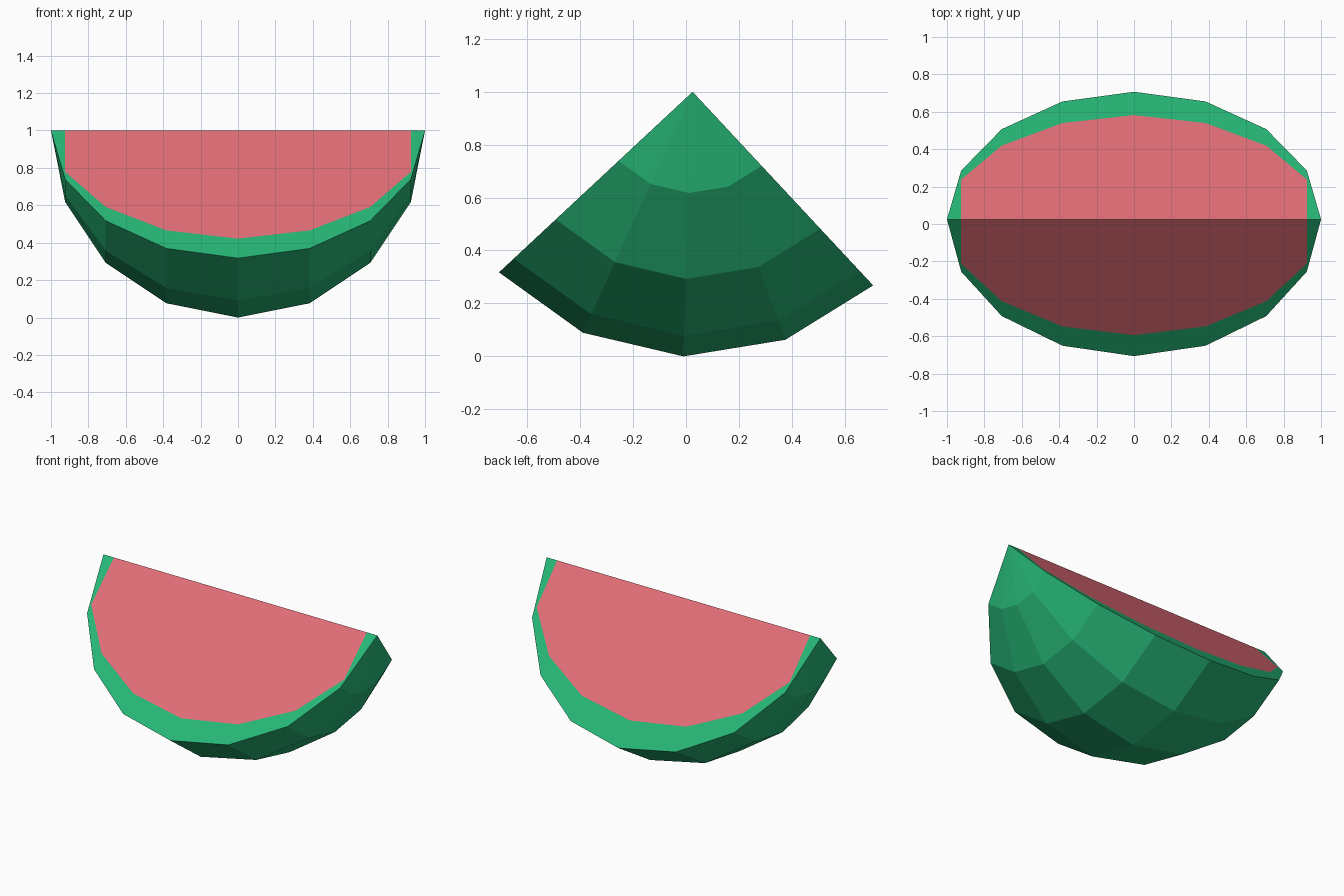
import bpy, bmesh
from math import sin, cos, pi, radians
from mathutils import Vector

if "Cube" in bpy.data.objects:
    bpy.data.objects.remove(bpy.data.objects["Cube"])


def material(name, srgb):
    m = bpy.data.materials.new(name)
    lin = [((c / 255 + 0.055) / 1.055) ** 2.4 for c in srgb]
    m.diffuse_color = (*lin, 1)
    m.use_nodes = True
    m.node_tree.nodes["Principled BSDF"].inputs["Base Color"].default_value = m.diffuse_color
    return m


CENTRE = Vector((0, 0.025, 0.9994))
ANGLES = [radians(-47 + 22.5 * i) for i in range(5)]   # wedge directions, 0 = straight down
ARC = [pi * j / 8 for j in range(1, 8)]                # rings between the two tips

bm = bmesh.new()


def vert(x, r, a):
    return bm.verts.new(CENTRE + Vector((x, r * sin(a), -r * cos(a))))


# Outer skin: quarter of a faceted sphere with its poles on the x axis
tip_r, tip_l = vert(1, 0, 0), vert(-1, 0, 0)
rows = [[vert(cos(t), sin(t), a) for t in ARC] for a in ANGLES]
for p, q in zip(rows, rows[1:]):
    bm.faces.new((tip_r, p[0], q[0]))
    bm.faces.new((tip_l, q[-1], p[-1]))
    for j in range(6):
        bm.faces.new((p[j], p[j + 1], q[j + 1], q[j]))

# Two cut sides: pink flesh polygon bordered by a strip of rind
ax_r, ax_l = vert(cos(ARC[0]), 0, 0), vert(-cos(ARC[0]), 0, 0)
for row, a, inset in ((rows[0], ANGLES[0], 0.847), (rows[-1], ANGLES[-1], 0.817)):
    inner = [vert(cos(t), inset * sin(t), a) for t in ARC]
    flesh = bm.faces.new([ax_r] + inner + [ax_l])
    flesh.material_index = 1
    bm.faces.new((tip_r, row[0], inner[0], ax_r))
    bm.faces.new((tip_l, ax_l, inner[-1], row[-1]))
    for j in range(6):
        bm.faces.new((row[j], row[j + 1], inner[j + 1], inner[j]))

bmesh.ops.recalc_face_normals(bm, faces=bm.faces)
mesh = bpy.data.meshes.new("melon_slice")
bm.to_mesh(mesh)
bm.free()
mesh.materials.append(material("rind green", (38, 182, 118)))
mesh.materials.append(material("flesh pink", (225, 110, 119)))
bpy.context.collection.objects.link(bpy.data.objects.new("melon_slice", mesh))
